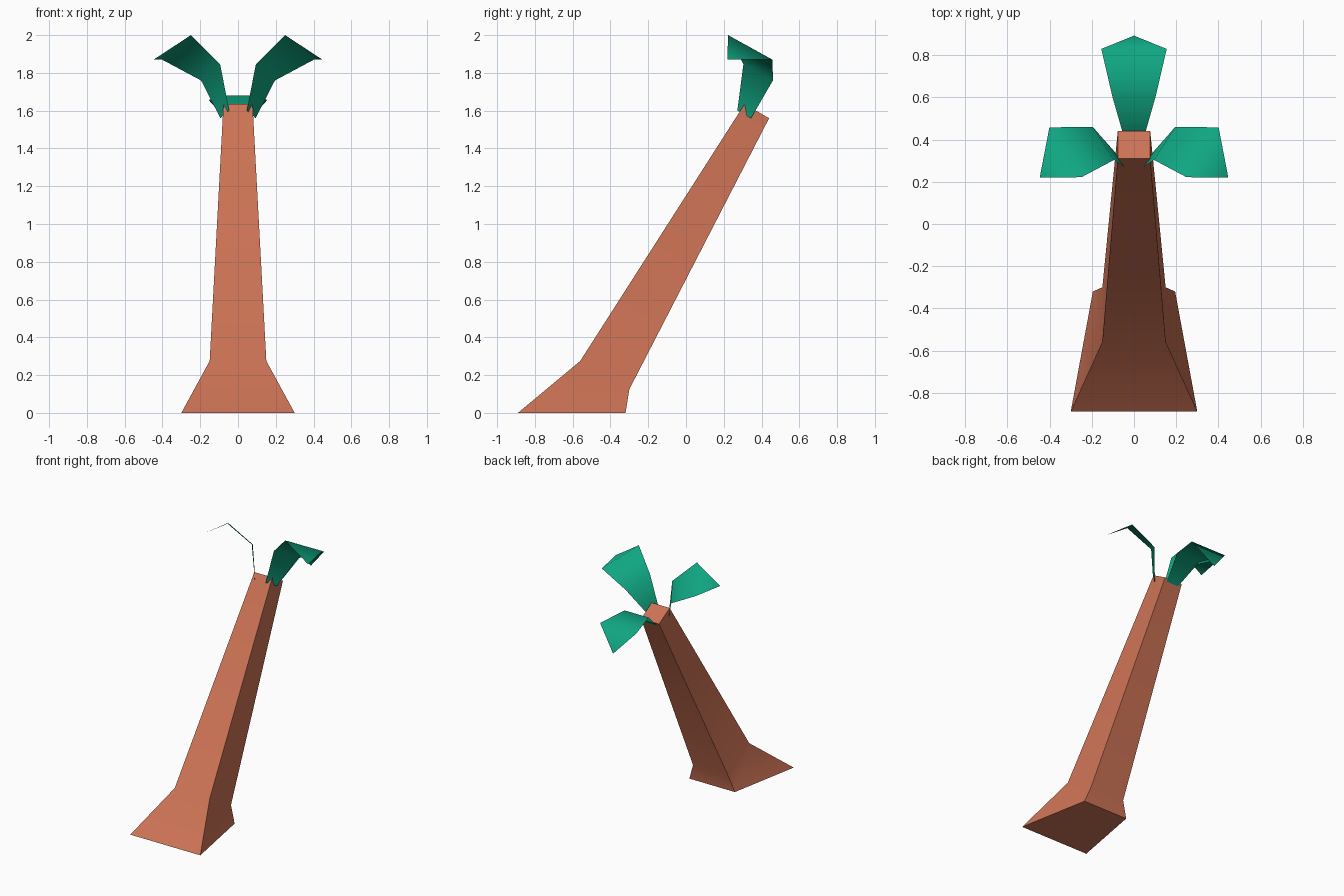
import bpy, math
from mathutils import Vector

if "Cube" in bpy.data.objects:
    bpy.data.objects.remove(bpy.data.objects["Cube"])


def material(name, rgb):
    m = bpy.data.materials.new(name)
    m.diffuse_color = (*rgb, 1)
    m.use_nodes = True
    m.node_tree.nodes["Principled BSDF"].inputs["Base Color"].default_value = m.diffuse_color
    return m


def add(name, verts, faces, mat, angle):
    me = bpy.data.meshes.new(name)
    me.from_pydata(verts, [], faces)
    me.update()
    ob = bpy.data.objects.new(name, me)
    bpy.context.collection.objects.link(ob)
    me.materials.append(mat)
    bpy.ops.object.select_all(action='DESELECT')
    bpy.context.view_layer.objects.active = ob
    ob.select_set(True)
    bpy.ops.object.shade_smooth_by_angle(angle=math.radians(angle))
    return ob


bark = material("bark", (0.60, 0.17, 0.09))
green = material("leaf_green", (0.005, 0.38, 0.22))

# Leaning square trunk: rings of (half width, y, z) for the front and back edge
rings = [((0.30, -0.89, 0.0), (0.195, -0.32, 0.0)),
         ((0.15, -0.56, 0.275), (0.15, -0.30, 0.125)),
         ((0.077, 0.31, 1.635), (0.077, 0.44, 1.56))]
verts, faces = [], [(3, 2, 1, 0), (8, 9, 10, 11)]
for (fw, fy, fz), (bw, by, bz) in rings:
    verts += [(-fw, fy, fz), (fw, fy, fz), (bw, by, bz), (-bw, by, bz)]
for r in (0, 4):
    for i in range(4):
        j = (i + 1) % 4
        faces.append((r + i, r + j, r + 4 + j, r + 4 + i))
add("trunk", verts, faces, bark, 30)

# Leaves: a bent strip of three widths ending in a point
HALF_WIDTHS = (0.0475, 0.1025, 0.155)


def leaf(name, spine, across, mirror=1):
    across = Vector(across).normalized()
    pts = []
    for p, h in zip(spine, HALF_WIDTHS):
        pts += [Vector(p) - across * h, Vector(p) + across * h]
    pts.append(Vector(spine[3]))
    pts = [(v.x * mirror, v.y, v.z) for v in pts]
    fs = [(0, 1, 3, 2), (2, 3, 5, 4), (4, 5, 6)]
    if mirror < 0:
        fs = [f[::-1] for f in fs]
    return add(name, pts, fs, green, 180)


side_spine = [(0.07, 0.308, 1.58), (0.145, 0.382, 1.803),
              (0.325, 0.34, 1.935), (0.447, 0.22, 1.87)]
leaf("right_leaf", side_spine, (0.49, 0.76, -0.42))
leaf("left_leaf", side_spine, (0.49, 0.76, -0.42), -1)
leaf("back_leaf", [(0, 0.412, 1.525), (0, 0.604, 1.68),
                   (0, 0.83, 1.656), (0, 0.893, 1.483)], (-1, 0, 0))
